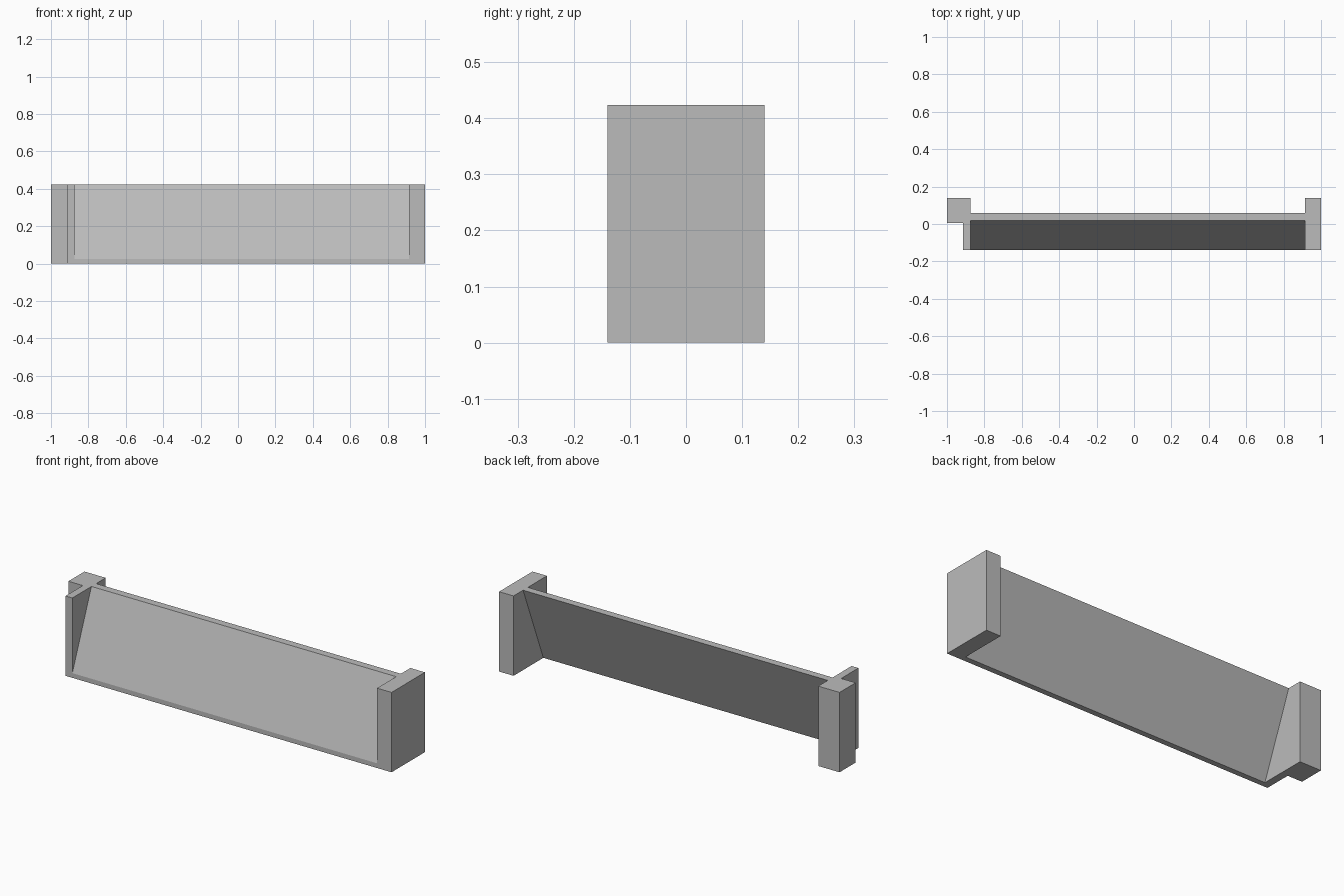
import bpy
import bmesh

HEIGHT = 0.424

if "Cube" in bpy.data.objects:
    bpy.data.objects.remove(bpy.data.objects["Cube"])

grey = bpy.data.materials.new("plain_grey")
grey.use_nodes = True
grey.diffuse_color = (0.5, 0.5, 0.5, 1)
shader = grey.node_tree.nodes["Principled BSDF"]
shader.inputs["Base Color"].default_value = grey.diffuse_color
shader.inputs["Roughness"].default_value = 0.8


def extrude(name, profile, direction):
    """Make a solid by sweeping a flat outline along a direction."""
    bm = bmesh.new()
    face = bm.faces.new([bm.verts.new(p) for p in profile])
    swept = bmesh.ops.extrude_face_region(bm, geom=[face], use_keep_orig=True)
    verts = [v for v in swept["geom"] if isinstance(v, bmesh.types.BMVert)]
    bmesh.ops.translate(bm, verts=verts, vec=direction)
    bmesh.ops.recalc_face_normals(bm, faces=bm.faces)
    mesh = bpy.data.meshes.new(name)
    bm.to_mesh(mesh)
    bm.free()
    mesh.materials.append(grey)
    obj = bpy.data.objects.new(name, mesh)
    bpy.context.collection.objects.link(obj)
    return obj


# Left end: full-depth rectangular post
left = [(0.915, -0.14), (1, -0.14), (1, 0.14), (0.915, 0.14)]
extrude("left_post", [(x, y, 0) for x, y in left], (0, 0, HEIGHT))

# Right end: rear post with a narrow fin running to the front
right = [(-1, 0.005), (-0.915, 0.005), (-0.915, -0.14),
         (-0.875, -0.14), (-0.875, 0.14), (-1, 0.14)]
extrude("right_post", [(x, y, 0) for x, y in right], (0, 0, HEIGHT))

# Leaning panel between the posts, with a small upright toe at the front
lean = [(-0.14, 0), (-0.11, 0), (0.06, HEIGHT), (0.02, HEIGHT), (-0.14, 0.025)]
extrude("leaning_panel", [(-0.875, y, z) for y, z in lean], (1.79, 0, 0))
